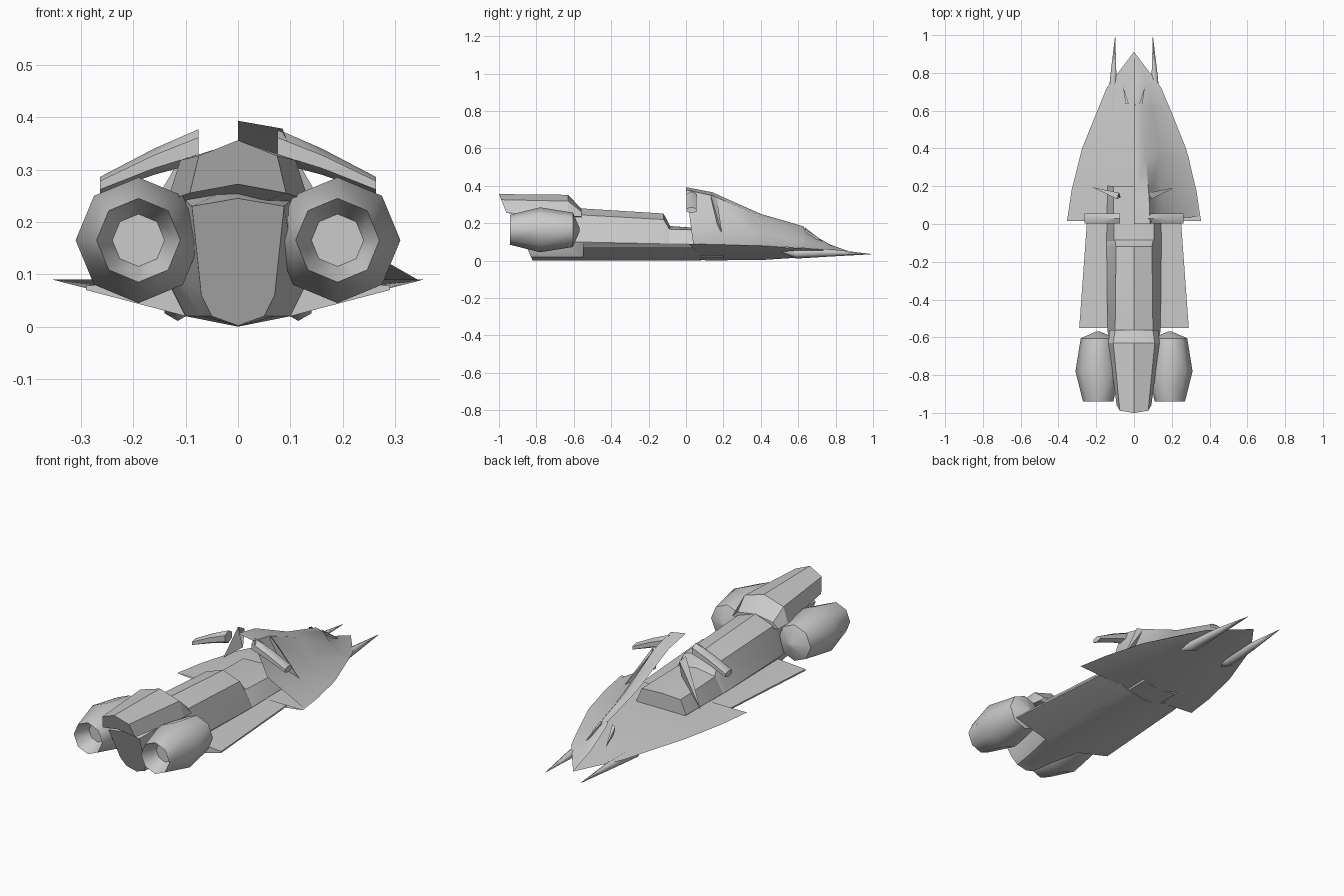
import bpy, bmesh, math


def sec(y, pts, slant=0.0):
    """Half section of (x, z) points at y; slant leans it backward with height."""
    return [(x, y - slant * z, z) for x, z in pts]


def full(half):
    """Mirror a half section across x = 0."""
    return half + [(-x, y, z) for x, y, z in reversed(half) if x > 1e-6]


def loft(name, rings, closed=True, caps=True, angle=32, mirror=False):
    bm = bmesh.new()
    for sx in ((1, -1) if mirror else (1,)):
        vs = [[bm.verts.new((sx * x, y, z)) for x, y, z in r] for r in rings]
        n = len(rings[0])
        for a, b in zip(vs, vs[1:]):
            for i in range(n if closed else n - 1):
                j = (i + 1) % n
                bm.faces.new((a[i], a[j], b[j], b[i]))
        if caps:
            bm.faces.new(vs[0])
            bm.faces.new(vs[-1])
    bmesh.ops.remove_doubles(bm, verts=bm.verts, dist=1e-4)
    bmesh.ops.recalc_face_normals(bm, faces=bm.faces)
    me = bpy.data.meshes.new(name)
    bm.to_mesh(me)
    bm.free()
    me.shade_smooth()
    me.set_sharp_from_angle(angle=math.radians(angle))
    ob = bpy.data.objects.new(name, me)
    bpy.context.collection.objects.link(ob)
    return ob


def ring_y(x, y, z, r, n=8):
    """Regular ring around the y axis with a vertex on top."""
    return [(x + r * math.sin(2 * math.pi * i / n), y,
             z + r * math.cos(2 * math.pi * i / n)) for i in range(n)]


# front belly: shallow V plate with swept wing tips
belly = [(0.91, 0.001, 0.034, 0.036, 0), (0.72, 0.145, 0.024, 0.06, 0),
         (0.40, 0.275, 0.003, 0.08, 0), (0.18, 0.33, 0.002, 0.086, 0),
         (0.105, 0.355, 0.0, 0.09, 1.0)]
loft("belly_plate", [full(sec(y, [(0, k), (w, e), (0, e)], s))
                     for y, w, k, e, s in belly], caps=False)

# rear side skirts
loft("rear_skirt", [full(sec(y, [(0, 0.0), (0.1, 0.02), (w, 0.07), (w, 0.078), (0.12, 0.09), (0, 0.09)]))
                    for y, w in ((0.08, 0.24), (0.0, 0.25), (-0.55, 0.29))])

# front cowl: open shell rising from the nose to the hood
cowl = [
    sec(0.91, [(0, 0.036)] * 4),
    sec(0.77, [(0.108, 0.055), (0.06, 0.07), (0.03, 0.083), (0, 0.086)]),
    sec(0.72, [(0.145, 0.06), (0.075, 0.085), (0.035, 0.11), (0, 0.115)]),
    sec(0.64, [(0.178, 0.066), (0.09, 0.105), (0.038, 0.158), (0, 0.163)]),
    sec(0.63, [(0.183, 0.067), (0.092, 0.108), (0.038, 0.174), (0, 0.183)]),
    sec(0.40, [(0.275, 0.08), (0.13, 0.145), (0.058, 0.235), (0, 0.25)]),
    sec(0.35, [(0.29, 0.081), (0.135, 0.155), (0.062, 0.258), (0, 0.272)]),
    sec(0.14, [(0.336, 0.086), (0.15, 0.19), (0.08, 0.348), (0, 0.366)]),
    sec(0.05, [(0.346, 0.088), (0.15, 0.20), (0.085, 0.378), (0, 0.393)], 0.13),
]
loft("front_cowl", [full(s) for s in cowl], closed=False, caps=False, angle=40)

# main body with footwell and saddle
body = [
    sec(0.2, [(0, 0.004), (0.1, 0.02), (0.14, 0.09), (0.11, 0.16), (0, 0.165)]),
    sec(-0.085, [(0, 0.0), (0.1, 0.02), (0.145, 0.09), (0.105, 0.168), (0, 0.185)]),
    sec(-0.09, [(0, 0.0), (0.1, 0.02), (0.145, 0.09), (0.1, 0.17), (0, 0.195)]),
    sec(-0.12, [(0, 0.0), (0.1, 0.02), (0.145, 0.09), (0.095, 0.22), (0, 0.252)]),
    sec(-0.57, [(0, 0.0), (0.1, 0.02), (0.14, 0.10), (0.1, 0.245), (0, 0.28)]),
    sec(-0.70, [(0, 0.0), (0.07, 0.02), (0.11, 0.10), (0.1, 0.24), (0, 0.27)]),
    sec(-0.82, [(0, 0.002), (0.05, 0.02), (0.07, 0.06), (0.088, 0.23), (0, 0.245)], 0.44),
]
loft("body_and_saddle", [full(s) for s in body])

# raised tail with undercut rear
tail = [
    sec(-0.56, [(0, 0.22), (0.13, 0.235), (0.1, 0.262), (0, 0.278)]),
    sec(-0.63, [(0, 0.22), (0.135, 0.24), (0.11, 0.318), (0, 0.352)]),
    sec(-0.858, [(0, 0.272), (0.092, 0.255), (0.075, 0.326), (0, 0.356)], 0.4),
]
loft("tail", [full(s) for s in tail], angle=25)

# eight-sided engines with hollow nozzles
loft("engines", [ring_y(0.19, y, 0.165, r) for y, r in
                 ((-0.57, 0.012), (-0.605, 0.092), (-0.78, 0.12), (-0.94, 0.08), (-0.86, 0.05))],
     mirror=True, angle=45)

# drooping handlebars
bars = []
for x, z, rz in ((0.075, 0.345, 0.032), (0.16, 0.315, 0.025), (0.263, 0.27, 0.016)):
    bars.append([(x, 0.03 + 0.031 * math.cos(math.pi * i / 3 + math.pi / 6),
                  z + rz * math.sin(math.pi * i / 3 + math.pi / 6)) for i in range(6)])
loft("handlebars", bars, mirror=True, angle=50)

# pointed front prongs under the nose
loft("front_prongs", [ring_y(x, y, z, r, 6) for x, y, z, r in
                      ((0.125, 0.48, 0.06, 0.003), (0.115, 0.59, 0.04, 0.029),
                       (0.11, 0.77, 0.042, 0.02), (0.1, 0.99, 0.035, 0.001))],
     mirror=True, angle=60)

# slim cowl fins
fin_root = [(0.078, 0.165, 0.335), (0.092, 0.132, 0.352), (0.07, 0.14, 0.25)]
loft("cowl_fins", [fin_root, [(0.22, 0.195, 0.135)] * 3], caps=False, mirror=True)

# little nose scoop cheeks
cheek = [(0.028, 0.635, 0.178), (0.045, 0.635, 0.17), (0.04, 0.64, 0.13)]
loft("scoop_cheeks", [cheek, [(0.058, 0.73, 0.105)] * 3], caps=False, mirror=True)
